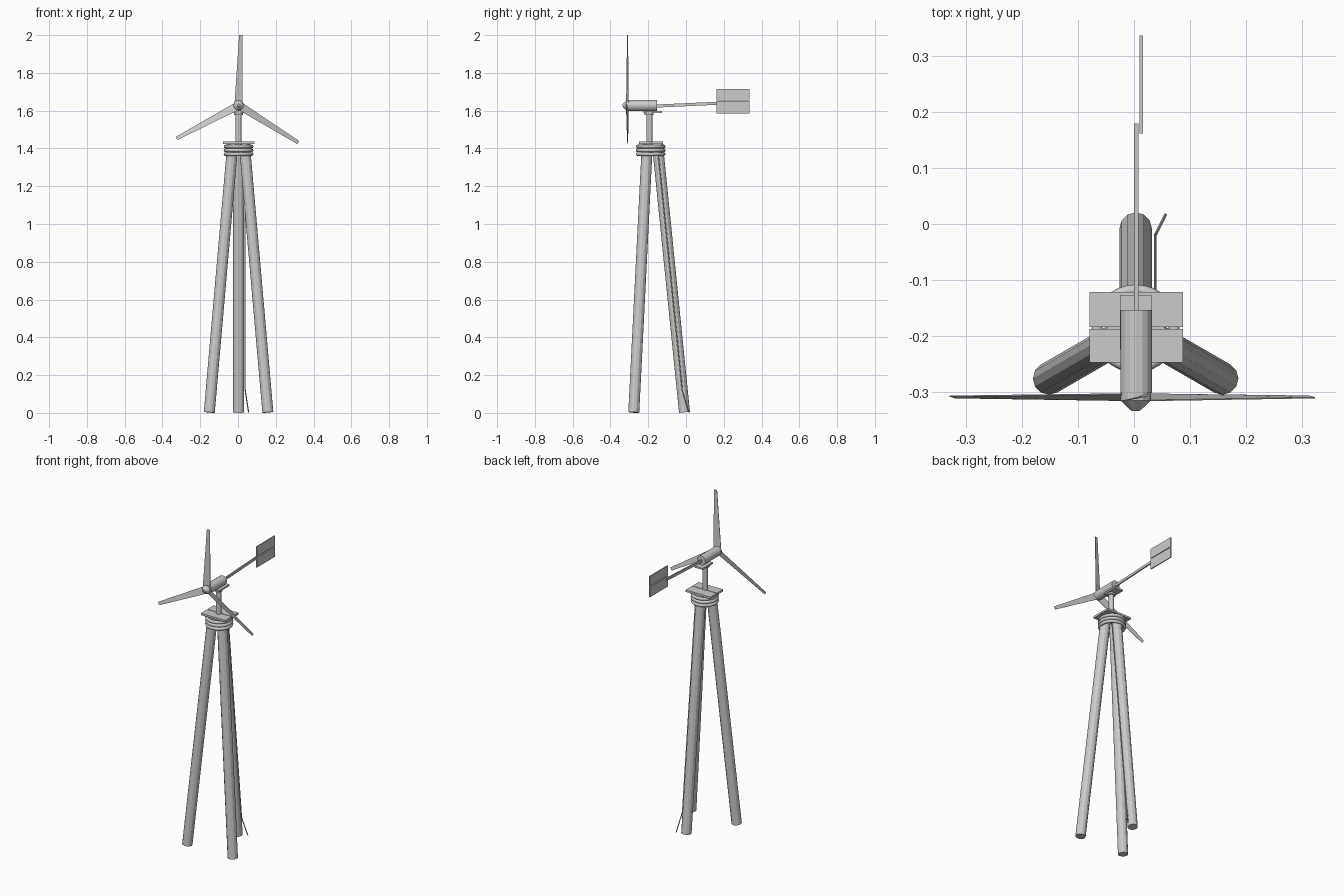
import bpy, bmesh, math
from mathutils import Vector, Matrix

if "Cube" in bpy.data.objects:
    bpy.data.objects.remove(bpy.data.objects["Cube"])

grey = bpy.data.materials.new("light_grey")
grey.diffuse_color = (0.6, 0.6, 0.6, 1)
grey.use_nodes = True
grey.node_tree.nodes["Principled BSDF"].inputs["Base Color"].default_value = grey.diffuse_color
CX, CY = 0.003, -0.187      # tower axis
HUB = Vector((CX, -0.31, 1.628))


def finish(name, bm, smooth=False):
    bmesh.ops.recalc_face_normals(bm, faces=bm.faces)
    me = bpy.data.meshes.new(name)
    bm.to_mesh(me)
    bm.free()
    me.materials.append(grey)
    ob = bpy.data.objects.new(name, me)
    bpy.context.collection.objects.link(ob)
    if smooth:
        for p in me.polygons:
            p.use_smooth = True
    return ob


def rod(name, a, b, r1, r2=None, sides=12):
    a, b = Vector(a), Vector(b)
    bm = bmesh.new()
    rot = (b - a).to_track_quat('Z', 'Y').to_matrix().to_4x4()
    bmesh.ops.create_cone(bm, cap_ends=True, segments=sides, radius1=r1,
                          radius2=r1 if r2 is None else r2, depth=(b - a).length,
                          matrix=Matrix.Translation((a + b) / 2) @ rot)
    return finish(name, bm)


def box(name, lo, hi):
    bm = bmesh.new()
    lo, hi = Vector(lo), Vector(hi)
    bmesh.ops.create_cube(bm, size=1, matrix=Matrix.Translation((lo + hi) / 2)
                          @ Matrix.Diagonal((*(hi - lo), 1)))
    return finish(name, bm)


def ring(name, z, major, minor, n=32, m=8):
    bm = bmesh.new()
    loops = []
    for i in range(n):
        a = 2 * math.pi * i / n
        loops.append([])
        for j in range(m):
            b = 2 * math.pi * j / m
            r = major + minor * math.cos(b)
            loops[i].append(bm.verts.new((CX + r * math.cos(a), CY + r * math.sin(a),
                                          z + minor * math.sin(b))))
    for i in range(n):
        p, q = loops[i], loops[(i + 1) % n]
        for j in range(m):
            k = (j + 1) % m
            bm.faces.new((p[j], q[j], q[k], p[k]))
    return finish(name, bm, True)


# Tripod legs, leaning in to the top
for i in range(3):
    a = math.radians(90 + 120 * i)
    d = Vector((math.cos(a), math.sin(a), 0))
    axis = Vector((CX, CY, 0))
    rod(f"leg_{i + 1}", axis + d * 0.179 + Vector((0, 0, 0.003)),
        axis + d * 0.036 + Vector((0, 0, 1.42)), 0.029)

# Binding rings round the leg tops
for i in range(3):
    ring(f"binding_ring_{i + 1}", 1.370 + 0.02 * i, 0.069, 0.0098)

# Two planks on the tripod head
box("front_plank", (-0.08, -0.248, 1.424), (0.088, -0.188, 1.436))
box("back_plank", (-0.08, -0.184, 1.424), (0.088, -0.122, 1.436))

# Mast, collar and bed plate
rod("mast", (CX, -0.193, 1.40), (CX, -0.193, 1.588), 0.0155)
rod("mast_collar", (CX, -0.195, 1.577), (CX, -0.195, 1.588), 0.024)
box("bed_plate", (-0.025, -0.225, 1.587), (0.031, -0.127, 1.597))

# Generator body with nose
rod("generator", (CX + .001, -0.302, 1.627), (CX + .001, -0.154, 1.627), 0.0285, sides=16)
rod("hub", HUB + Vector((0, -0.006, 0)), HUB + Vector((0, 0.009, 0)), 0.027)
rod("nose_cone", HUB + Vector((0, -0.006, 0)), HUB + Vector((0, -0.025, 0)), 0.027, 0.007)

# Three tapered, slightly pitched blades
for i in range(3):
    bm = bmesh.new()
    rows = []
    for z, x0, x1, y0, y1 in ((0.015, -0.021, 0.021, -0.006, 0.006),
                              (0.372, 0.003, 0.022, -0.001, 0.002)):
        rows.append([bm.verts.new(v) for v in ((x0, y0 - .001, z), (x1, y1 - .001, z),
                                               (x1, y1 + .001, z), (x0, y0 + .001, z))])
    for j in range(4):
        k = (j + 1) % 4
        bm.faces.new((rows[0][j], rows[0][k], rows[1][k], rows[1][j]))
    bm.faces.new(rows[0][::-1])
    bm.faces.new(rows[1])
    bm.transform(Matrix.Translation(HUB) @ Matrix.Rotation(math.radians(120 * i), 4, 'Y'))
    finish(f"blade_{i + 1}", bm)

# Tail boom and two-panel vane
boom = box("tail_boom", (-0.004, -0.17, -0.008), (0.004, 0.17, 0.008))
boom.matrix_world = Matrix.Translation((0.004, 0.010, 1.632)) @ Matrix.Rotation(0.046, 4, 'X')
box("upper_vane", (0.010, 0.162, 1.654), (0.016, 0.337, 1.715))
box("lower_vane", (0.010, 0.162, 1.586), (0.016, 0.337, 1.650))

# Cable down the back leg, kicking out at the ground
path = ((0.038, -0.146, 1.36), (0.038, -0.020, 0.12), (0.056, 0.016, 0.003))
for i in range(2):
    rod(f"cable_{i + 1}", path[i], path[i + 1], 0.003, sides=6)
